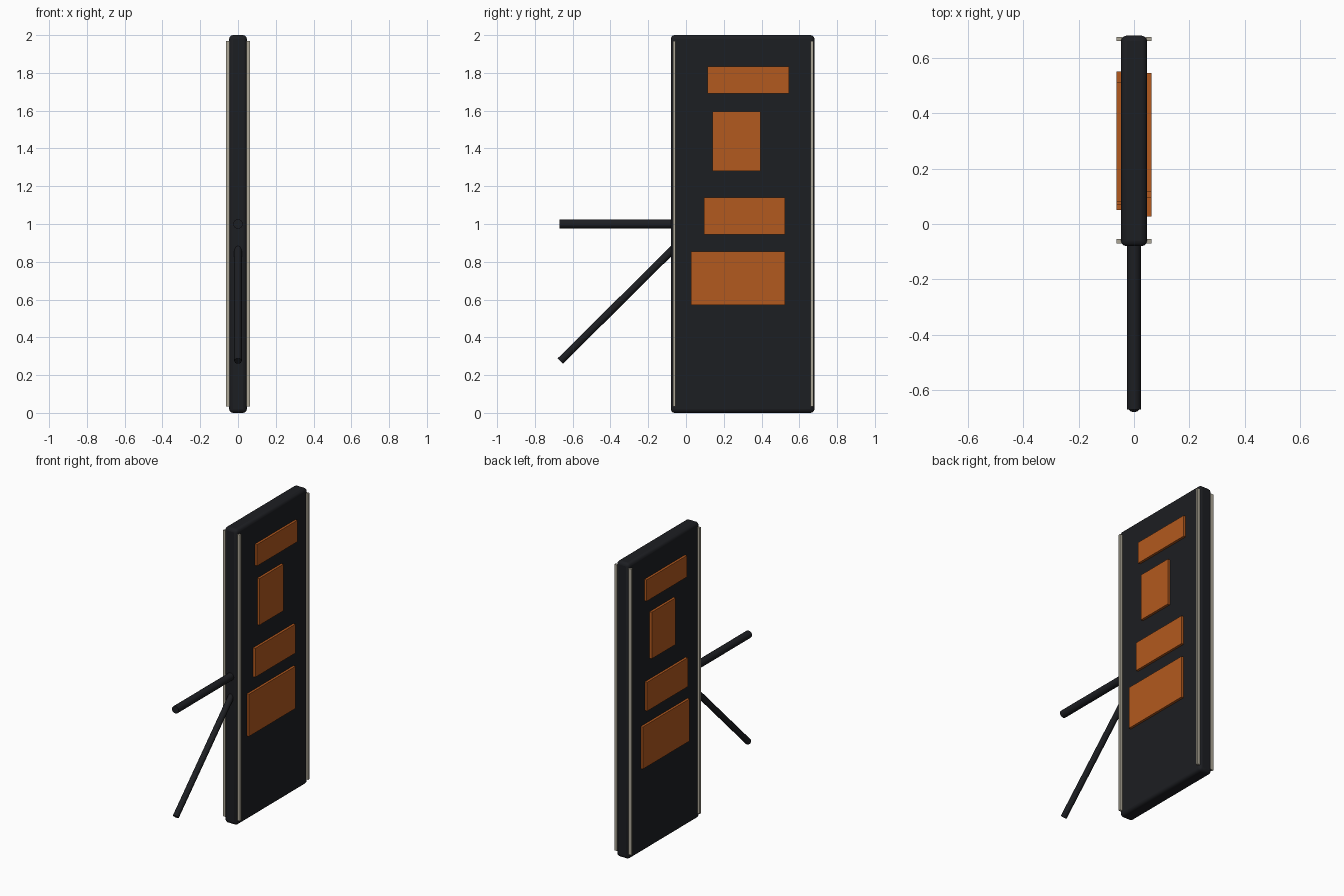
import bpy
from mathutils import Vector

if "Cube" in bpy.data.objects:
    bpy.data.objects.remove(bpy.data.objects["Cube"])


def material(name, rgb):
    m = bpy.data.materials.new(name)
    m.diffuse_color = (*rgb, 1)
    m.use_nodes = True
    m.node_tree.nodes["Principled BSDF"].inputs["Base Color"].default_value = m.diffuse_color
    return m


DARK = material("dark_metal", (0.012, 0.013, 0.016))
ORANGE = material("orange_paint", (0.45, 0.10, 0.013))
BEIGE = material("pale_trim", (0.42, 0.39, 0.31))


def box(name, lo, hi, mat, bevel=0, segments=2):
    lo, hi = Vector(lo), Vector(hi)
    bpy.ops.mesh.primitive_cube_add(size=1, location=(lo + hi) / 2)
    o = bpy.context.object
    o.name = name
    o.scale = hi - lo
    bpy.ops.object.transform_apply(location=False, rotation=False, scale=True)
    o.data.materials.append(mat)
    if bevel:
        b = o.modifiers.new("bevel", 'BEVEL')
        b.width, b.segments = bevel, segments
        bpy.ops.object.shade_smooth_by_angle()
    return o


def rod(name, a, b, radius, mat):
    a, b = Vector(a), Vector(b)
    d = b - a
    bpy.ops.mesh.primitive_cylinder_add(vertices=16, radius=radius, depth=d.length,
                                        location=(a + b) / 2)
    o = bpy.context.object
    o.name = name
    o.rotation_euler = d.to_track_quat('Z', 'Y').to_euler()
    o.data.materials.append(mat)
    bpy.ops.object.shade_smooth_by_angle()
    return o


# Main upright slab
box("sign_board", (-0.047, -0.08, 0), (0.047, 0.68, 2), DARK, 0.02, 3)

# Wall brackets: horizontal arm and diagonal brace
rod("horizontal_arm", (0, -0.67, 1.0), (0, -0.06, 1.0), 0.025, DARK)
rod("diagonal_brace", (0, -0.665, 0.275), (0, -0.055, 0.88), 0.02, DARK)

# Blocks on each face: z range, y range on right, y range on left
blocks = [
    ((1.69, 1.835), (0.115, 0.545), (0.08, 0.51)),
    ((1.28, 1.595), (0.14, 0.395), (0.20, 0.455)),
    ((0.945, 1.14), (0.095, 0.525), (0.07, 0.505)),
    ((0.57, 0.855), (0.027, 0.525), (0.05, 0.55)),
]
for side, label in ((1, "right"), (-1, "left")):
    x0, x1 = sorted((side * 0.042, side * 0.063))
    for i, (z, yr, yl) in enumerate(blocks, 1):
        y = yr if side > 0 else yl
        box(f"{label}_block_{i}", (x0, y[0], z[0]), (x1, y[1], z[1]), ORANGE)
    # Thin edge trims
    for edge, y in (("front", -0.07), ("back", 0.66)):
        box(f"{label}_{edge}_trim", (x0, y, 0.035), (x1, y + 0.015, 1.97), BEIGE)
